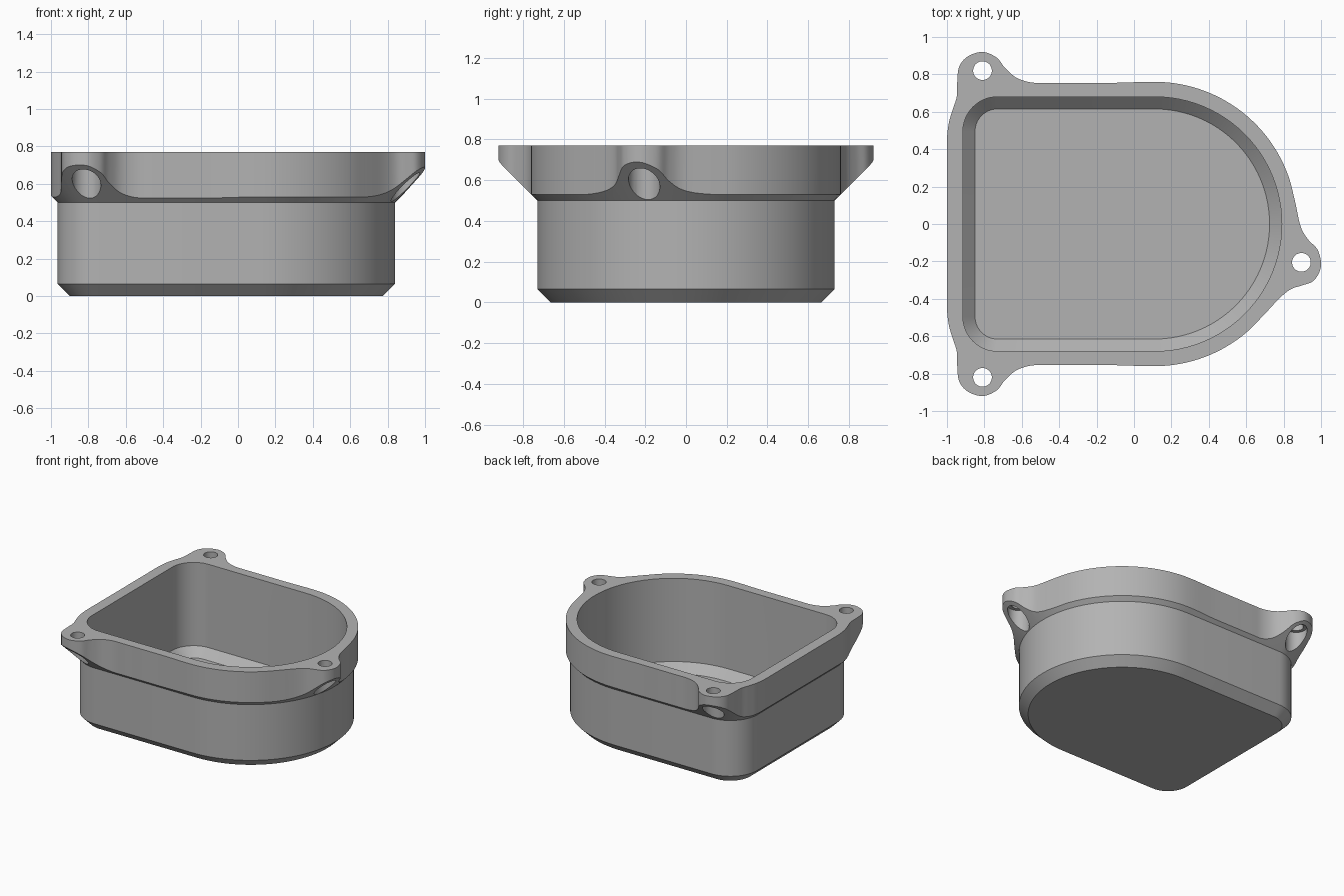
import bpy, bmesh
from math import radians, cos, sin
from mathutils import Vector

cube = bpy.data.objects.get("Cube")
if cube:
    bpy.data.objects.remove(cube)

HEIGHT = 0.77
RIM_Z = 0.5          # where the flange starts to flare out
CHAMFER = 0.065
WALL = 0.05
FLOOR = 0.055
ARC_X = 0.11         # centre of the round end
HOLES = [(-0.81, 0.82), (-0.81, -0.82), (0.895, -0.205)]

grey = bpy.data.materials.new("housing grey")
grey.use_nodes = True
colour = (0.45, 0.45, 0.45, 1)
grey.diffuse_color = colour
grey.node_tree.nodes["Principled BSDF"].inputs["Base Color"].default_value = colour


def arc(cx, cy, r, start, end, steps):
    angles = [radians(start + (end - start) * i / steps) for i in range(steps + 1)]
    return [(cx + r * cos(a), cy + r * sin(a)) for a in angles]


def body_profile(off):
    """D-shaped outline of the cup, grown outward by off."""
    return (arc(ARC_X, 0, 0.73 + off, -90, 90, 48)
            + arc(-0.73, 0.495, 0.235 + off, 90, 180, 16)
            + arc(-0.73, -0.495, 0.235 + off, 180, 270, 16))


def smooth_loop(points, steps=5):
    """Closed Catmull-Rom curve through the points."""
    pts = [Vector(p) for p in points]
    n, out = len(pts), []
    for i in range(n):
        a, b, c, d = (pts[(i + k) % n] for k in (-1, 0, 1, 2))
        for s in range(steps):
            t = s / steps
            out.append(0.5 * (2 * b + (c - a) * t + (2 * a - 5 * b + 4 * c - d) * t ** 2
                              + (3 * b - a - 3 * c + d) * t ** 3))
    return out


def loft(name, sections):
    """Closed solid through (outline, height) sections."""
    bm = bmesh.new()
    rings = [[bm.verts.new((p[0], p[1], z)) for p in outline] for outline, z in sections]
    for low, high in zip(rings, rings[1:]):
        for i in range(len(low)):
            j = (i + 1) % len(low)
            bm.faces.new((low[i], low[j], high[j], high[i]))
    bm.faces.new(rings[0][::-1])
    bm.faces.new(rings[-1])
    bmesh.ops.recalc_face_normals(bm, faces=bm.faces)
    mesh = bpy.data.meshes.new(name)
    bm.to_mesh(mesh)
    bm.free()
    mesh.materials.append(grey)
    obj = bpy.data.objects.new(name, mesh)
    bpy.context.collection.objects.link(obj)
    return obj


def combine(target, tool, operation):
    bpy.context.view_layer.objects.active = target
    mod = target.modifiers.new(operation.lower(), "BOOLEAN")
    mod.operation, mod.object, mod.solver = operation, tool, "EXACT"
    bpy.ops.object.modifier_apply(modifier=mod.name)
    bpy.data.objects.remove(tool)


# Flange outline: round end, rear lug, its mirror image, then the side lug
corner_lug = [(-0.1, 0.755), (-0.28, 0.755), (-0.45, 0.755), (-0.55, 0.757), (-0.63, 0.783),
              (-0.69, 0.835), (-0.735, 0.89), (-0.81, 0.92), (-0.89, 0.895), (-0.935, 0.84),
              (-0.945, 0.76), (-0.948, 0.68), (-0.97, 0.61), (-0.99, 0.54), (-1, 0.45),
              (-1, 0.3), (-1, 0.1)]
side_lug = [(0.78, -0.395), (0.84, -0.348), (0.9, -0.328), (0.955, -0.307), (0.99, -0.26),
            (1, -0.205), (0.98, -0.135), (0.93, -0.082), (0.89, -0.01)]
outline = (arc(ARC_X, 0, 0.76, 10, 90, 8) + corner_lug
           + [(x, -y) for x, y in reversed(corner_lug)]
           + arc(ARC_X, 0, 0.76, -90, -40, 5) + side_lug)

# Cup with chamfered base and a 45 degree flare, trimmed to the flange outline
flare = HEIGHT - RIM_Z
housing = loft("housing", [(body_profile(-CHAMFER), 0), (body_profile(0), CHAMFER),
                           (body_profile(0), RIM_Z), (body_profile(flare), HEIGHT)])
combine(housing, loft("flange_trim", [(smooth_loop(outline), -1), (smooth_loop(outline), 1)]),
        "INTERSECT")

# Cavity with chamfered floor
inner = body_profile(-WALL)
combine(housing, loft("cavity", [(body_profile(-WALL - CHAMFER), FLOOR),
                                 (inner, FLOOR + CHAMFER), (inner, 1)]), "DIFFERENCE")

# Screw holes, each with a wider recess from below
for x, y in HOLES:
    wide, narrow = (arc(x, y, r, 0, 350, 35) for r in (0.077, 0.05))
    combine(housing, loft("screw_hole", [(wide, 0.2), (wide, 0.69), (narrow, 0.69), (narrow, 1)]),
            "DIFFERENCE")

bpy.ops.object.select_all(action="DESELECT")
housing.select_set(True)
bpy.context.view_layer.objects.active = housing
bpy.ops.object.shade_smooth_by_angle(angle=radians(30))
